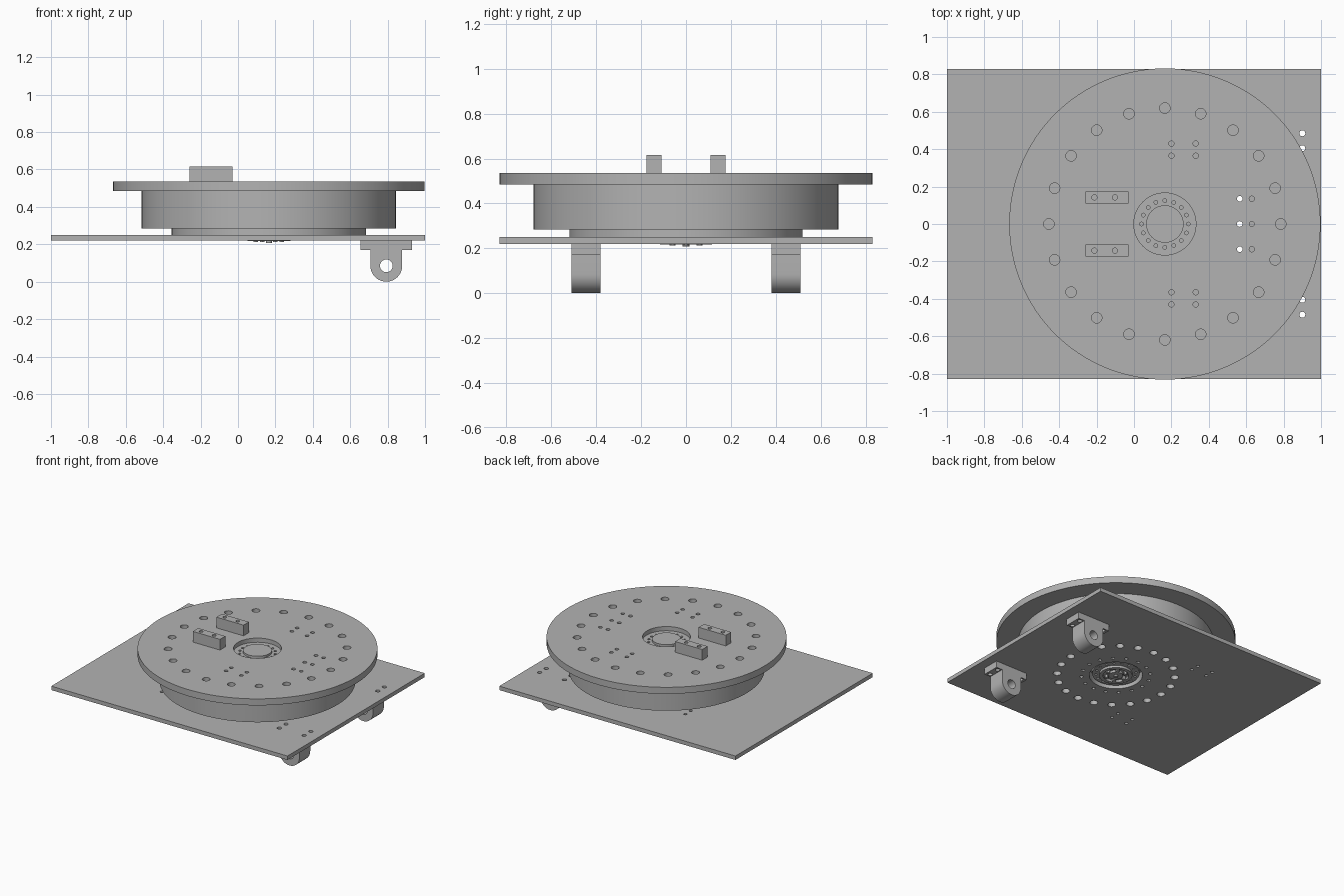
import bpy, bmesh
from math import sin, cos, pi, radians
from mathutils import Matrix, Vector

cube = bpy.data.objects.get("Cube")
if cube:
    bpy.data.objects.remove(cube, do_unlink=True)

grey = bpy.data.materials.new("machined_grey")
grey.use_nodes = True
grey.diffuse_color = (0.45, 0.45, 0.45, 1)
grey.node_tree.nodes["Principled BSDF"].inputs["Base Color"].default_value = grey.diffuse_color

CX = 0.165                       # turntable axis
TOP, RIM, DRUM, DECK, UNDER = 0.535, 0.485, 0.285, 0.25, 0.22


def finish(name, bm):
    bmesh.ops.recalc_face_normals(bm, faces=bm.faces)
    mesh = bpy.data.meshes.new(name)
    bm.to_mesh(mesh)
    bm.free()
    obj = bpy.data.objects.new(name, mesh)
    bpy.context.collection.objects.link(obj)
    mesh.materials.append(grey)
    return obj


def add_cyl(bm, r, z0, z1, x=CX, y=0, seg=20):
    bmesh.ops.create_cone(bm, cap_ends=True, segments=seg, radius1=r, radius2=r, depth=z1 - z0,
                          matrix=Matrix.Translation((x, y, (z0 + z1) / 2)))


def cylinder(name, r, z0, z1, seg=128):
    bm = bmesh.new()
    add_cyl(bm, r, z0, z1, seg=seg)
    return finish(name, bm)


def box(name, lo, hi):
    lo, hi = Vector(lo), Vector(hi)
    bm = bmesh.new()
    bmesh.ops.create_cube(bm, size=1, matrix=Matrix.Translation((lo + hi) / 2) @ Matrix.Diagonal((hi - lo).to_4d()))
    return finish(name, bm)


def cut_with(obj, bm):
    cutter = finish("cutter", bm)
    cutter.hide_render = True
    mod = obj.modifiers.new("holes", "BOOLEAN")
    mod.operation, mod.solver, mod.object = "DIFFERENCE", "EXACT", cutter
    bpy.context.view_layer.objects.active = obj
    bpy.ops.object.modifier_apply(modifier=mod.name)
    bpy.data.objects.remove(cutter, do_unlink=True)


def drill(obj, spots, r, z0, z1, seg=20):
    bm = bmesh.new()
    for x, y in spots:
        add_cyl(bm, r, z0, z1, x, y, seg)
    cut_with(obj, bm)


def ring(count, r):
    return [(CX + r * cos(2 * pi * i / count), r * sin(2 * pi * i / count)) for i in range(count)]


def grid(xs, ys):
    return [(x, y) for x in xs for y in ys]


# Main parts
plate = box("base_plate", (-1, -0.83, UNDER), (1, 0.83, DECK))
collar = cylinder("bearing_collar", 0.52, DECK, DRUM)
drum = cylinder("drum", 0.68, DRUM, RIM)
disc = cylinder("turntable_disc", 0.832, RIM, TOP)

# Hole patterns shared by stacked parts
lightening = ring(20, 0.41)
small_ring = ring(16, 0.24)
through = grid([0.565], [-0.135, 0, 0.135])
for part in (plate, collar, drum):
    drill(part, lightening, 0.028, 0.1, 0.45)
for part in (plate, collar):
    drill(part, small_ring, 0.013, 0.1, 0.4, 12)
    drill(part, [(CX, 0)], 0.185, 0.1, 0.4, 64)
for part in (drum, disc):
    drill(part, through, 0.015, 0.2, 0.7)

# Plate fixings
drill(plate, grid([0.69, 0.9], [-0.485, -0.405, 0.405, 0.485]), 0.016, 0.1, 0.4)
drill(plate, grid([-0.32, -0.19], [-0.465, -0.4, 0.4, 0.465]), 0.012, 0.1, 0.4)

# Disc holes and central opening
drill(disc, ring(20, 0.62), 0.028, 0.4, 0.7, 28)
drill(disc, grid([0.2, 0.33], [-0.43, -0.365, 0.365, 0.43]), 0.014, 0.4, 0.7)
drill(disc, grid([0.63], [-0.135, 0, 0.135]), 0.014, 0.4, 0.7)
drill(disc, [(CX, 0)], 0.166, 0.4, 0.7, 64)

# Upper hub with its bolt circle
hub_ring = cylinder("upper_hub_ring", 0.166, RIM, 0.503, 64)
drill(hub_ring, ring(16, 0.125), 0.01, 0.4, 0.7, 12)
cylinder("upper_hub_cap", 0.1, 0.503, 0.52, 64)

# Lower hub: stepped rings and bolt heads in the plate opening
outer = cylinder("lower_hub_flange", 0.165, 0.235, DRUM, 64)
drill(outer, ring(16, 0.14), 0.009, 0.1, 0.4, 12)
hub = cylinder("lower_hub", 0.115, 0.217, 0.235, 64)
drill(hub, [(CX, 0)], 0.09, 0.1, 0.4, 48)
cylinder("lower_hub_core", 0.05, 0.217, 0.235, 40)
cylinder("lower_hub_pin", 0.016, 0.208, 0.217, 20)
bm = bmesh.new()
for x, y in ring(6, 0.07):
    add_cyl(bm, 0.014, 0.212, 0.235, x, y, 6)
finish("lower_hub_bolts", bm)

# Stop blocks on the disc
for side, y in (("right", -0.1425), ("left", 0.1425)):
    block = box("stop_block_" + side, (-0.26, y - 0.0325, TOP), (-0.03, y + 0.0325, 0.617))
    drill(block, grid([-0.212, -0.102], [y]), 0.014, 0.56, 0.7)

# Hinge lugs below the plate: T-shaped profile with a rounded end
LX, LR = 0.793, 0.085
profile = [(0.137, UNDER), (0.137, 0.17), (LR, 0.17)]
profile += [(LR * cos(a), LR + LR * sin(a)) for a in (radians(-9 * i) for i in range(21))]
profile += [(-LR, 0.17), (-0.137, 0.17), (-0.137, UNDER)]
for side, y in (("front", -0.445), ("back", 0.445)):
    bm = bmesh.new()
    face = bm.faces.new([bm.verts.new((LX + px, y - 0.065, pz)) for px, pz in profile])
    out = bmesh.ops.extrude_face_region(bm, geom=[face])
    bmesh.ops.translate(bm, vec=(0, 0.13, 0), verts=[v for v in out["geom"] if isinstance(v, bmesh.types.BMVert)])
    lug = finish("hinge_lug_" + side, bm)
    bm = bmesh.new()
    bmesh.ops.create_cone(bm, cap_ends=True, segments=32, radius1=0.034, radius2=0.034, depth=0.4,
                          matrix=Matrix.Translation((LX, y, LR)) @ Matrix.Rotation(pi / 2, 4, "X"))
    cut_with(lug, bm)
    drill(lug, grid([0.69, 0.9], [y - 0.04, y + 0.04]), 0.016, 0.1, 0.3)

# Smooth the round walls, keep edges crisp
bpy.ops.object.select_all(action="DESELECT")
for obj in bpy.context.collection.objects:
    if obj.type == "MESH" and obj.data.materials and obj.data.materials[0] == grey:
        obj.select_set(True)
        bpy.context.view_layer.objects.active = obj
bpy.ops.object.shade_smooth_by_angle(angle=radians(30))
